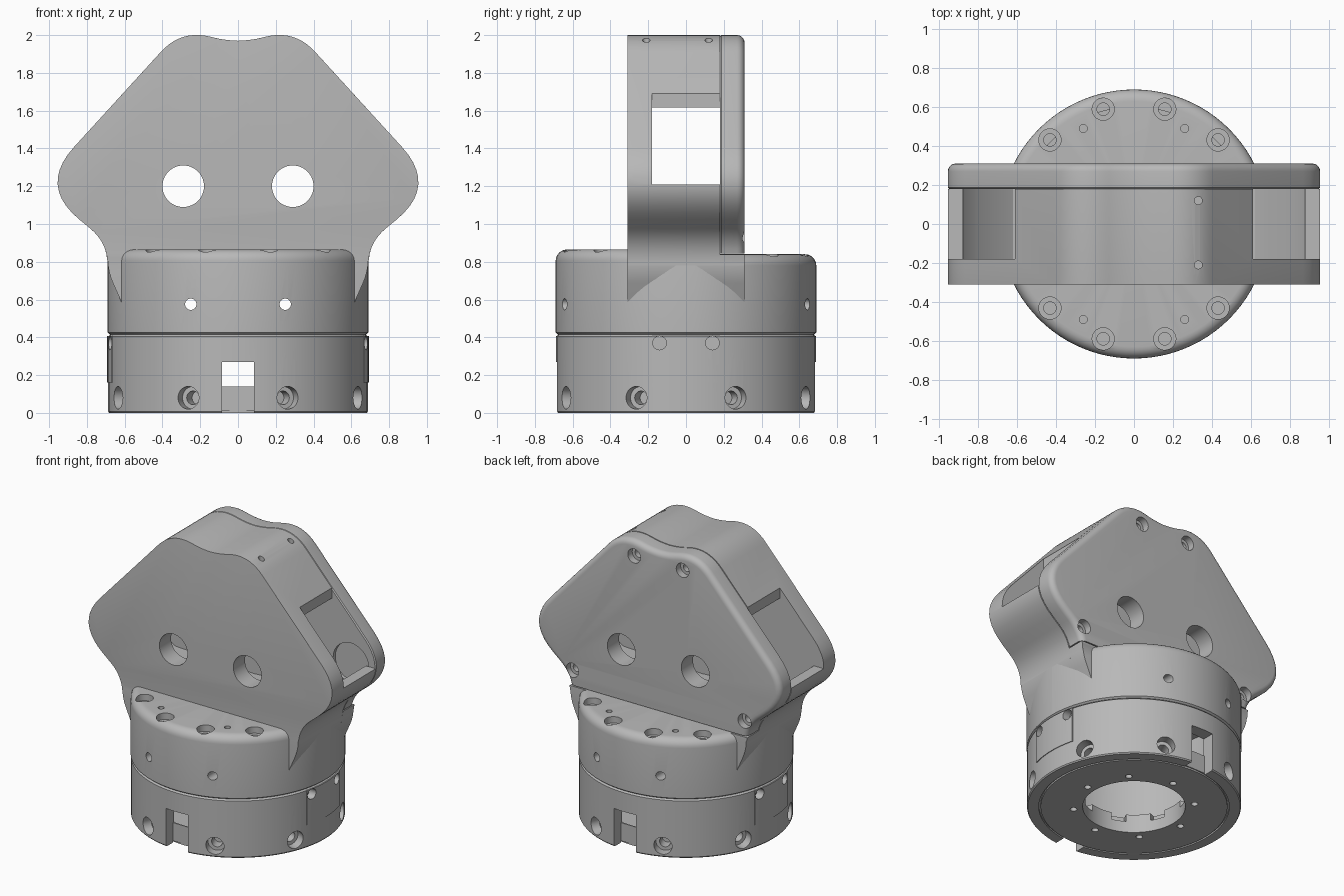
import bpy, bmesh, math
from mathutils import Vector, Matrix

if "Cube" in bpy.data.objects:
    bpy.data.objects.remove(bpy.data.objects["Cube"], do_unlink=True)

grey = bpy.data.materials.new("matte grey")
grey.use_nodes = True
COLOUR = (0.48, 0.48, 0.48, 1)
grey.diffuse_color = COLOUR
for node in grey.node_tree.nodes:
    if node.type == "BSDF_PRINCIPLED":
        node.inputs["Base Color"].default_value = COLOUR


def to_object(bm, name):
    bmesh.ops.recalc_face_normals(bm, faces=bm.faces[:])
    mesh = bpy.data.meshes.new(name)
    bm.to_mesh(mesh)
    bm.free()
    obj = bpy.data.objects.new(name, mesh)
    bpy.context.collection.objects.link(obj)
    return obj


def lathe(name, profile, closed=False):
    bm = bmesh.new()
    verts = [bm.verts.new((r, 0, z)) for r, z in profile]
    pairs = list(zip(verts, verts[1:]))
    if closed:
        pairs.append((verts[-1], verts[0]))
    edges = [bm.edges.new(p) for p in pairs]
    bmesh.ops.spin(bm, geom=verts + edges, axis=(0, 0, 1), cent=(0, 0, 0),
                   angle=math.tau, steps=96)
    bmesh.ops.remove_doubles(bm, verts=bm.verts[:], dist=1e-5)
    return to_object(bm, name)


def prism(name, half, y0, y1, bevels=()):
    """Extrude a mirrored half outline along y, rounding the rims at given y."""
    outline = half + [(-x, z) for x, z in reversed(half) if x > 1e-6]
    bm = bmesh.new()
    face = bm.faces.new([bm.verts.new((x, y0, z)) for x, z in outline])
    ext = bmesh.ops.extrude_face_region(bm, geom=[face])
    moved = [g for g in ext["geom"] if isinstance(g, bmesh.types.BMVert)]
    bmesh.ops.translate(bm, verts=moved, vec=(0, y1 - y0, 0))
    for y, width, segs in bevels:
        rim = [e for e in bm.edges if e.calc_length() < 1.1
               and all(abs(v.co.y - y) < 1e-5 for v in e.verts)]
        bmesh.ops.bevel(bm, geom=rim, offset=width, segments=segs,
                        profile=0.5, affect="EDGES", clamp_overlap=True)
    return to_object(bm, name)


def box(lo, hi, turn=0):
    lo, hi = Vector(lo), Vector(hi)
    bm = bmesh.new()
    mat = Matrix.Rotation(turn, 4, "Z") @ Matrix.Translation((lo + hi) / 2) @ Matrix.Diagonal((*(hi - lo), 1))
    bmesh.ops.create_cube(bm, size=1, matrix=mat)
    return to_object(bm, "cutter")


def rod(start, end, radius, segments=28):
    start, end = Vector(start), Vector(end)
    axis = end - start
    bm = bmesh.new()
    mat = Matrix.Translation((start + end) / 2) @ axis.to_track_quat("Z", "Y").to_matrix().to_4x4()
    bmesh.ops.create_cone(bm, cap_ends=True, segments=segments, radius1=radius,
                          radius2=radius, depth=axis.length, matrix=mat)
    return to_object(bm, "cutter")


def cut(obj, cutter, operation="DIFFERENCE"):
    cutter.hide_render = True
    mod = obj.modifiers.new("cut", "BOOLEAN")
    mod.operation, mod.solver, mod.object = operation, "EXACT", cutter
    bpy.context.view_layer.objects.active = obj
    bpy.ops.object.modifier_apply(modifier=mod.name)
    bpy.data.objects.remove(cutter, do_unlink=True)


def drill(obj, spot, inward, *steps):
    """Drill stepped holes; each step is (radius, depth)."""
    spot, inward = Vector(spot), Vector(inward).normalized()
    for radius, depth in steps:
        cut(obj, rod(spot - inward * 0.1, spot + inward * depth, radius))


def rounded(corners):
    """Path through (x, z, trim) corners with each corner eased into a curve."""
    path = []
    for i, (x, z, trim) in enumerate(corners):
        c = Vector((x, z))
        if not trim:
            path.append((x, z))
            continue
        a = c + (Vector(corners[i - 1][:2]) - c).normalized() * trim
        b = c + (Vector(corners[i + 1][:2]) - c).normalized() * trim
        for k in range(11):
            t = k / 10
            path.append(tuple(a * (1 - t) ** 2 + c * 2 * t * (1 - t) + b * t * t))
    return path


# Base ring with floor disc, bore and seam groove
base = lathe("base_ring", [(.33, 0), (.6, 0), (.6, .012), (.612, .012), (.612, 0), (.682, 0),
                           (.688, .008), (.688, .405), (.675, .415), (.6, .415),
                           (.6, .13), (.33, .13)], closed=True)
for s in (-1, 1):
    near, far = sorted((s * .606, s * .8))
    cut(base, box((-.085, near, -.1), (.085, far, .27)))
    near, far = sorted((s * .5, s * .7))
    cut(base, box((-.085, near, .14), (.085, far, .27)))
for k in range(8):
    a = math.tau * k / 8
    b = a + math.pi / 8
    out = Vector((math.cos(b), math.sin(b), 0))
    drill(base, out * .688 + Vector((0, 0, .08)), -out, (.06, .065), (.036, .14))
    drill(base, (.39 * math.cos(a), .39 * math.sin(a), 0), (0, 0, 1), (.022, .06))
    cut(base, box((.3, -.05, .08), (.37, .05, .2), b))

# Side cover plates, curved to the ring
covers = []
for s, side in ((1, "left"), (-1, "right")):
    plate = lathe(side + "_cover_plate", [(.67, .16), (.693, .16), (.693, .407), (.67, .407)], closed=True)
    lo, hi = sorted((s * .5, s * .8))
    cut(plate, box((lo, -.18, .1), (hi, .18, .5)), "INTERSECT")
    for y in (-.14, .14):
        for part in (plate, base):
            drill(part, (s * .68, y, .37), (-s, 0, 0), (.036, .05))
    covers.append(plate)


# Upper drum in two halves, the front one slightly taller
def drum(name, top, s):
    arc = [(.63 + .06 * math.sin(t), top - .06 + .06 * math.cos(t))
           for t in [math.pi / 2 * k / 6 for k in range(7)]]
    obj = lathe(name, [(0, top)] + arc + [(.69, .425), (.678, .415), (.6, .415), (.6, .77), (0, .77)])
    lo, hi = sorted((0, -s))
    cut(obj, box((-1, lo, 0), (1, hi, 1.5)))
    for m in (-1, 1):
        for deg in (45, 75):
            a = math.radians(deg)
            drill(obj, (m * .61 * math.cos(a), s * .61 * math.sin(a), top), (0, 0, -1),
                  (.057, .045), (.032, .075))
        drill(obj, (m * .26, s * .49, top), (0, 0, -1), (.02, .06))
        cut(obj, rod((m * .25, s * .4, .575), (m * .25, s * .9, .575), .03))
    return obj


drums = [drum("drum_front", .865, -1), drum("drum_back", .84, 1)]

# Head outline shared by the housing, back plate and skirt
half = rounded([(0, 1.97, 0), (.08, 1.975, .05), (.30, 2.03, .16), (1.056, 1.202, .28),
                (.69, .90, .12), (.69, .75, .07), (.61, .57, 0)])
housing = prism("head_housing", half, -.31, .18, [(-.31, .04, 5), (.18, .007, 1)])
back = prism("head_back_plate", [p for p in half if p[1] > .86] + [(.698, .845)],
             .18, .31, [(.31, .04, 5), (.18, .007, 1)])
skirt = prism("head_skirt", [(0, .838), (.697, .838)] + [p for p in half if p[1] < .82],
              .18, .31, [(.31, .04, 5)])

# Hollow interior, open side windows and drum clearance
cavity = prism("cutter", [(0, 1.88), (.3, 1.88), (.57, 1.66), (.84, 1.37), (.88, 1.2),
                          (.8, 1.08), (.62, .95), (0, .92)], -.18, .25)
cut(housing, cavity)
for s in (-1, 1):
    lo, hi = sorted((s * .61, s * 1.2))
    cut(housing, box((lo, -.18, 1.21), (hi, .3, 2.1)))
for part in (housing, skirt):
    cut(part, rod((0, 0, .3), (0, 0, .77), .6, 96))

# Round openings, plate screws, inner recesses and small top holes
for s in (-1, 1):
    for part in (housing, back):
        cut(part, rod((s * .29, -.5, 1.2), (s * .29, .5, 1.2), .11, 40))
    for x, z in ((.19, 1.89), (.675, .95)):
        drill(back, (s * x, .31, z), (0, -1, 0), (.05, .05), (.028, .1))
    drill(back, (s * .76, .18, 1.2), (0, 1, 0), (.14, .025))
for y in (-.21, .12):
    drill(housing, (.33, y, 1.98), (0, 0, -1), (.02, .06))

# Shared finish
for obj in [base, housing, back, skirt] + covers + drums:
    obj.data.materials.clear()
    obj.data.materials.append(grey)
    for poly in obj.data.polygons:
        poly.material_index = 0
    bpy.ops.object.select_all(action="DESELECT")
    obj.select_set(True)
    bpy.context.view_layer.objects.active = obj
    bpy.ops.object.shade_smooth_by_angle(angle=math.radians(30))
